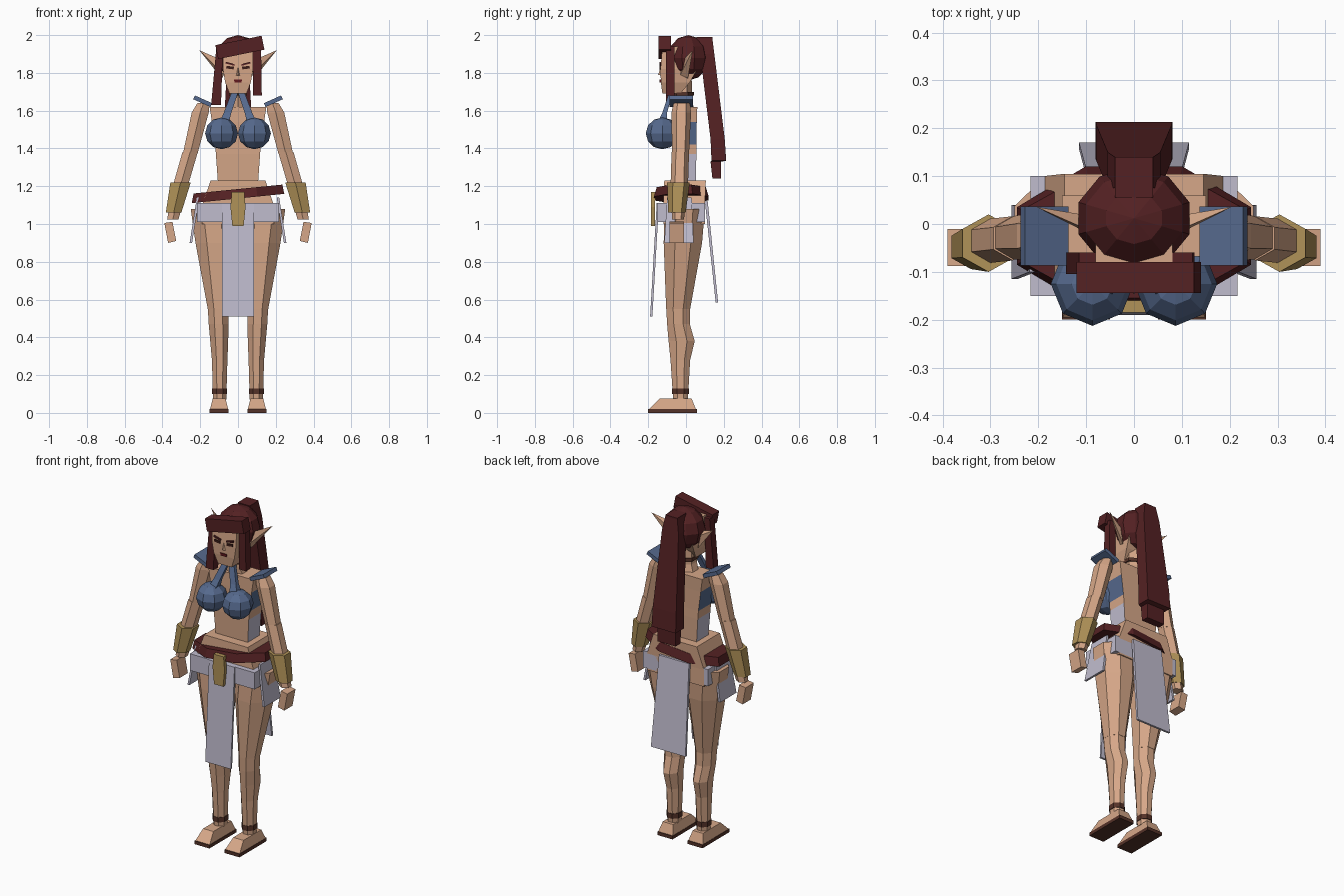
import bpy, bmesh, math
from mathutils import Matrix, Euler


def material(name, r, g, b):
    m = bpy.data.materials.new(name)
    lin = [((c / 255 + 0.055) / 1.055) ** 2.4 for c in (r, g, b)]
    m.diffuse_color = (*lin, 1)
    return m


SKIN = material("skin", 214, 167, 136)
HAIR = material("dark_red", 84, 33, 35)
BLUE = material("blue", 86, 106, 142)
GOLD = material("gold", 176, 146, 88)
CLOTH = material("lilac_cloth", 192, 188, 206)
BROWN = material("brown_leather", 84, 50, 40)
DARK = material("eye_dark", 58, 28, 24)
LIPS = material("lip_red", 98, 24, 30)


def finish(name, bm, mat):
    bmesh.ops.recalc_face_normals(bm, faces=bm.faces)
    me = bpy.data.meshes.new(name)
    bm.to_mesh(me)
    bm.free()
    me.materials.append(mat)
    ob = bpy.data.objects.new(name, me)
    bpy.context.collection.objects.link(ob)
    return ob


def loft(name, mat, rings, n=4, s=1):
    """Skin level rings of (x0, x1, y0, y1, z); s=-1 mirrors in x."""
    bm = bmesh.new()
    loops = []
    k = 1 / math.cos(math.pi / n)
    for x0, x1, y0, y1, z in rings:
        cx, cy, rx, ry = (x0 + x1) / 2, (y0 + y1) / 2, (x1 - x0) / 2 * k, (y1 - y0) / 2 * k
        loops.append([bm.verts.new((s * (cx + rx * math.cos(a)), cy + ry * math.sin(a), z))
                      for a in [math.pi * (2 * i + 1) / n for i in range(n)]])
    for a, b in zip(loops, loops[1:]):
        for i in range(n):
            j = (i + 1) % n
            bm.faces.new((a[i], a[j], b[j], b[i]))
    bm.faces.new(loops[0])
    bm.faces.new(loops[-1])
    return finish(name, bm, mat)


def box(name, mat, loc, size, rot=(0, 0, 0)):
    bm = bmesh.new()
    bmesh.ops.create_cube(bm, size=1, matrix=Matrix.LocRotScale(loc, Euler(rot), size))
    return finish(name, bm, mat)


def ball(name, mat, loc, size, seg=8, rings=6):
    bm = bmesh.new()
    bmesh.ops.create_uvsphere(bm, u_segments=seg, v_segments=rings, radius=1,
                              matrix=Matrix.LocRotScale(loc, None, size))
    return finish(name, bm, mat)


def hull(name, mat, pts):
    bm = bmesh.new()
    for p in pts:
        bm.verts.new(p)
    bmesh.ops.convex_hull(bm, input=bm.verts)
    return finish(name, bm, mat)


# Torso, with coloured wraps on its flanks
torso = loft("torso", SKIN, [(-.105, .105, -.06, .05, 1.2), (-.107, .107, -.06, .052, 1.23),
                             (-.117, .117, -.065, .055, 1.37), (-.121, .121, -.065, .055, 1.42),
                             (-.138, .138, -.068, .057, 1.54), (-.15, .15, -.068, .06, 1.62)])
torso.data.materials.append(CLOTH)
torso.data.materials.append(BLUE)
for f in torso.data.polygons:
    if abs(f.normal.x) > .8:
        f.material_index = 1 if 1.25 < f.center.z < 1.36 else 2 if 1.43 < f.center.z < 1.53 else 0
loft("pelvis", SKIN, [(-.19, .19, -.12, .10, 1.0), (-.19, .19, -.12, .10, 1.1),
                      (-.145, .145, -.115, .105, 1.23)])
loft("neck", SKIN, [(-.06, .06, -.055, .035, 1.61), (-.04, .04, -.065, .025, 1.66),
                    (-.04, .04, -.065, .025, 1.76)], 6)
loft("choker", BROWN, [(-.047, .047, -.073, .033, 1.68), (-.047, .047, -.073, .033, 1.70)], 6)

# Head and face
loft("head", SKIN, [(-.045, .045, -.125, -.03, 1.69), (-.068, .068, -.133, .02, 1.75),
                    (-.08, .08, -.135, .06, 1.82), (-.08, .08, -.125, .06, 1.94)])
hull("nose", SKIN, [(-.013, -.13, 1.785), (.013, -.13, 1.785), (0, -.147, 1.79), (0, -.132, 1.84)])
loft("mouth", LIPS, [(-.018, .018, -.139, -.13, 1.75), (-.022, .022, -.139, -.13, 1.765)])

# Hair: cap, slanted fringe, tie and ponytail
ball("hair_cap", HAIR, (0, .012, 1.88), (.122, .108, .12), 10, 6)
box("fringe", HAIR, (.01, -.112, 1.935), (.25, .065, .075), (0, -.2, 0))
loft("lock_left", HAIR, [(-.142, -.09, -.105, -.06, 1.63), (-.115, -.08, -.105, -.06, 1.93)])
loft("lock_right", HAIR, [(.08, .126, -.105, -.06, 1.68), (.08, .122, -.105, -.06, 1.94)])
loft("hair_tie", HAIR, [(-.04, .04, .06, .14, 1.89), (-.04, .04, .055, .14, 1.99)])
loft("ponytail", HAIR, [(-.06, .06, .14, .185, 1.24), (-.06, .06, .13, .185, 1.33),
                        (-.08, .08, .135, .213, 1.335), (-.078, .078, .13, .205, 1.45),
                        (-.055, .055, .075, .15, 1.9), (-.04, .04, .075, .14, 1.98)])

# Belt, slanted across the hips, and buckle
belt = loft("belt", HAIR, [(-.245, .245, -.17, .12, 1.135), (-.235, .235, -.155, .105, 1.185)], 8)
for v in belt.data.vertices:
    v.co.z += .1 * v.co.x
loft("buckle", GOLD, [(-.03, .03, -.185, -.165, .99), (-.04, .04, -.185, -.165, 1.09),
                      (-.033, .033, -.185, -.16, 1.17)])

# Loincloth: hip wrap, front and back hanging panels
loft("hip_wrap", CLOTH, [(-.216, .216, -.15, .10, 1.01), (-.216, .216, -.15, .10, 1.11)])
loft("front_panel", CLOTH, [(-.085, .085, -.19, -.178, .51), (-.085, .085, -.155, -.143, 1.11)])
loft("back_panel", CLOTH, [(-.115, .115, .157, .17, .585), (-.1, .1, .1, .115, 1.12)])

for s, side in ((-1, "left"), (1, "right")):
    def part(name, mat, rings, n=4):
        return loft(f"{name}_{side}", mat, rings, n, s)

    # Face sides
    hull(f"ear_{side}", SKIN, [(s * x, y, z) for x, y, z in (
        (.075, -.03, 1.79), (.085, .01, 1.77), (.11, .02, 1.86), (.09, -.015, 1.87), (.205, .036, 1.92))])
    box(f"eye_{side}", DARK, (s * .042, -.136, 1.828), (.04, .008, .014), (0, s * -.12, 0))
    box(f"brow_{side}", HAIR, (s * .042, -.136, 1.848), (.048, .009, .009), (0, s * -.25, 0))

    # Top: cups, halter straps and shoulder pads
    ball(f"cup_{side}", BLUE, (s * .087, -.125, 1.48), (.087, .088, .084))
    part("halter_strap", BLUE, [(.05, .1, -.155, -.1, 1.53), (.035, .075, -.125, -.1, 1.59),
                                (0, .035, -.09, -.07, 1.695)])
    box(f"shoulder_pad_{side}", BLUE, (s * .187, -.025, 1.65), (.1, .124, .022), (0, s * -.42, 0))

    # Arm
    part("upper_arm", SKIN, [(.215, .292, -.068, .01, 1.37), (.155, .245, -.07, .02, 1.59),
                             (.15, .215, -.06, .015, 1.64)], 6)
    part("forearm", SKIN, [(.315, .375, -.07, -.015, 1.025), (.26, .34, -.075, .005, 1.22),
                           (.213, .294, -.07, .01, 1.38)], 6)
    part("bracer", GOLD, [(.3, .382, -.088, -.008, 1.06), (.25, .358, -.092, .012, 1.22)], 6)
    hull(f"hand_{side}", SKIN, [(s * x, y, z) for y in (-.088, -.01) for x, z in (
        (.39, 1.005), (.347, 1.012), (.327, .91), (.37, .90))])

    # Side cloth panel
    part("side_panel", CLOTH, [(.243, .256, -.115, .04, .9), (.205, .218, -.1, .03, 1.14)])

    # Leg
    part("thigh", SKIN, [(.05, .16, -.105, .022, .55), (.02, .225, -.118, .085, .9),
                         (.03, .25, -.115, .1, 1.08)], 8)
    part("shin", SKIN, [(.062, .132, -.068, .01, .07), (.056, .138, -.082, .022, .28),
                        (.052, .147, -.092, .046, .38), (.05, .155, -.1, .02, .47),
                        (.05, .16, -.105, .02, .56)], 8)
    part("ankle_strap", BROWN, [(.057, .137, -.074, .016, .1), (.057, .137, -.074, .016, .13)], 8)
    part("foot", SKIN, [(.052, .148, -.195, .052, .02), (.066, .134, -.14, .03, .075)])
    part("sole", BROWN, [(.05, .15, -.2, .057, 0), (.05, .15, -.2, .057, .02)])
